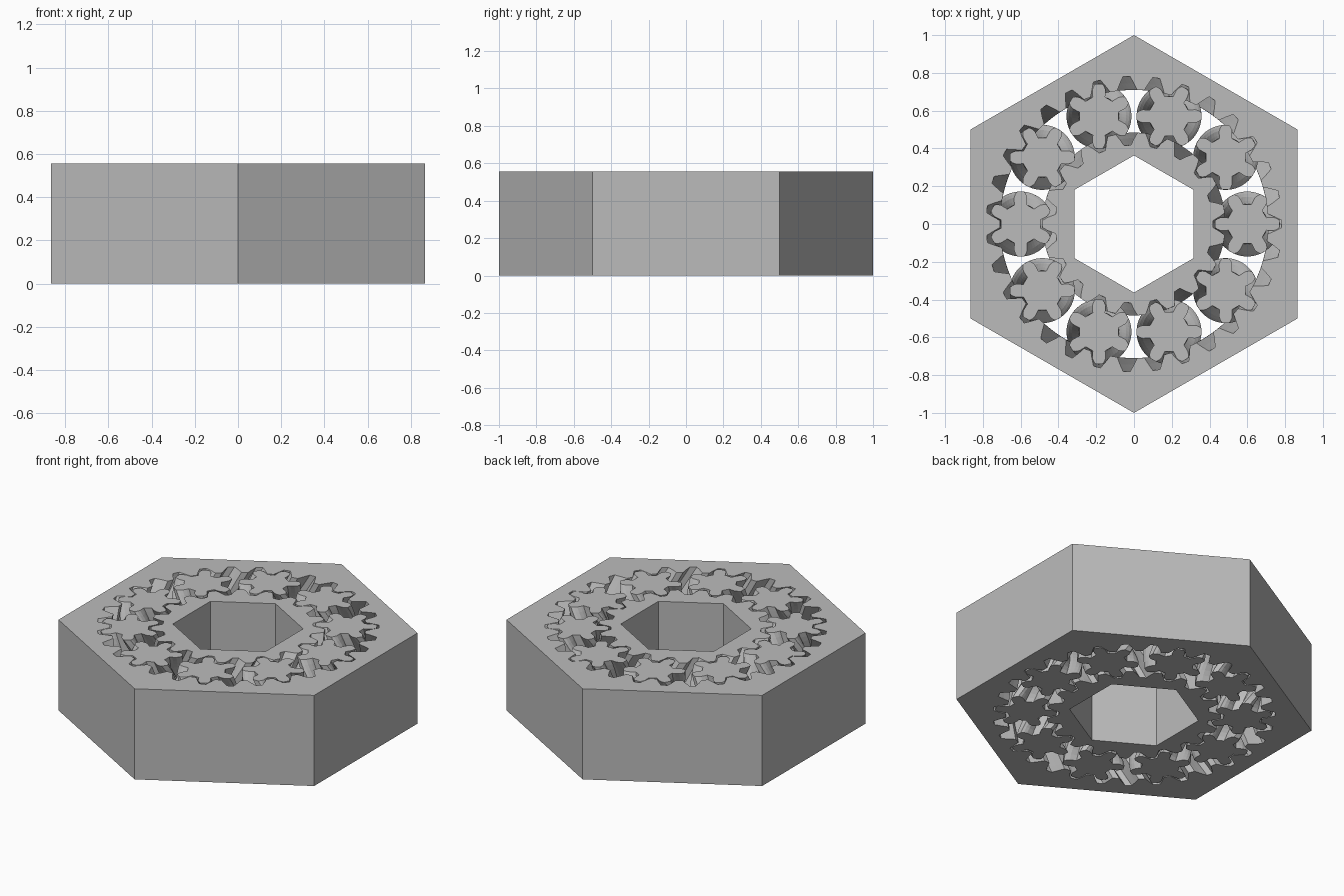
import bpy, bmesh
from math import pi, sin, cos, tan, radians

cube = bpy.data.objects.get("Cube")
if cube:
    bpy.data.objects.remove(cube, do_unlink=True)

HEIGHT = 0.555
ORBIT = 0.6                      # planet centre distance
N_PLANETS, PLANET_T, SUN_T, RING_T = 10, 6, 19, 31
MODULE = ORBIT / (PLANET_T + SUN_T)
SHIFT = HEIGHT / 2 * tan(radians(30))   # arc slid by the helix at mid height

grey = bpy.data.materials.new("plain grey")
grey.use_nodes = True
grey.diffuse_color = (0.5, 0.5, 0.5, 1)
grey.node_tree.nodes["Principled BSDF"].inputs["Base Color"].default_value = (0.5, 0.5, 0.5, 1)


def gear_profile(teeth, flank, phase=0.0):
    """Outline from one flank of (radius, half width as a share of the pitch)."""
    step = 2 * pi / teeth
    points = []
    for i in range(teeth):
        mid = phase + i * step
        points += [(r, mid - w * step) for r, w in flank]
        points += [(r, mid + w * step) for r, w in reversed(flank)]
    return points


def hexagon(radius):
    return [(radius, pi / 2 + i * pi / 3) for i in range(6)]


def loft(bm, profile, twist, layers):
    """Stack the outline into a wall that twists to mid height and back."""
    loops = []
    for k in range(layers + 1):
        t = k / layers
        turn = twist * (1 - abs(2 * t - 1))
        loops.append([bm.verts.new((r * cos(a + turn), r * sin(a + turn), HEIGHT * t))
                      for r, a in profile])
    n = len(profile)
    for low, high in zip(loops, loops[1:]):
        for i in range(n):
            j = (i + 1) % n
            bm.faces.new((low[i], low[j], high[j], high[i]))
    return loops[0], loops[-1]


def build(name, walls, location=(0, 0, 0)):
    """Make a closed solid from an outer wall and an optional inner wall."""
    bm = bmesh.new()
    ends = [loft(bm, *wall) for wall in walls]
    for side in (0, 1):
        rim = [end[side] for end in ends]
        if len(rim) == 1:
            bm.faces.new(rim[0])
        else:
            edges = [bm.edges.get((loop[i - 1], loop[i])) for loop in rim for i in range(len(loop))]
            bmesh.ops.triangle_fill(bm, use_beauty=True, edges=edges)
    bmesh.ops.recalc_face_normals(bm, faces=bm.faces)
    mesh = bpy.data.meshes.new(name)
    bm.to_mesh(mesh)
    bm.free()
    mesh.materials.append(grey)
    obj = bpy.data.objects.new(name, mesh)
    obj.location = location
    bpy.context.collection.objects.link(obj)


LAYERS = 20

# Hexagonal housing with internal herringbone teeth
slot = [(0.71, 0.37), (0.745, 0.25), (0.782, 0.12)]
build("outer_ring", [(hexagon(1.0), 0, 1),
                     (gear_profile(RING_T, slot), SHIFT / (RING_T * MODULE), LAYERS)])

# Sun gear with a hexagonal socket
sun_flank = [(0.418, 0.37), (0.455, 0.24), (0.484, 0.13)]
build("sun_gear", [(gear_profile(SUN_T, sun_flank, pi / SUN_T), -SHIFT / (SUN_T * MODULE), LAYERS),
                   (hexagon(0.363), 0, 1)])

# Planet gears, each turned to mesh with both neighbours
planet_flank = [(0.106, 0.3), (0.122, 0.27), (0.144, 0.23), (0.16, 0.17), (0.172, 0.1)]
for i in range(N_PLANETS):
    a = 2 * pi * i / N_PLANETS
    phase = a + i * SUN_T / N_PLANETS * 2 * pi / PLANET_T
    build(f"planet_gear_{i + 1}",
          [(gear_profile(PLANET_T, planet_flank, phase), SHIFT / (PLANET_T * MODULE), LAYERS)],
          (ORBIT * cos(a), ORBIT * sin(a), 0))
